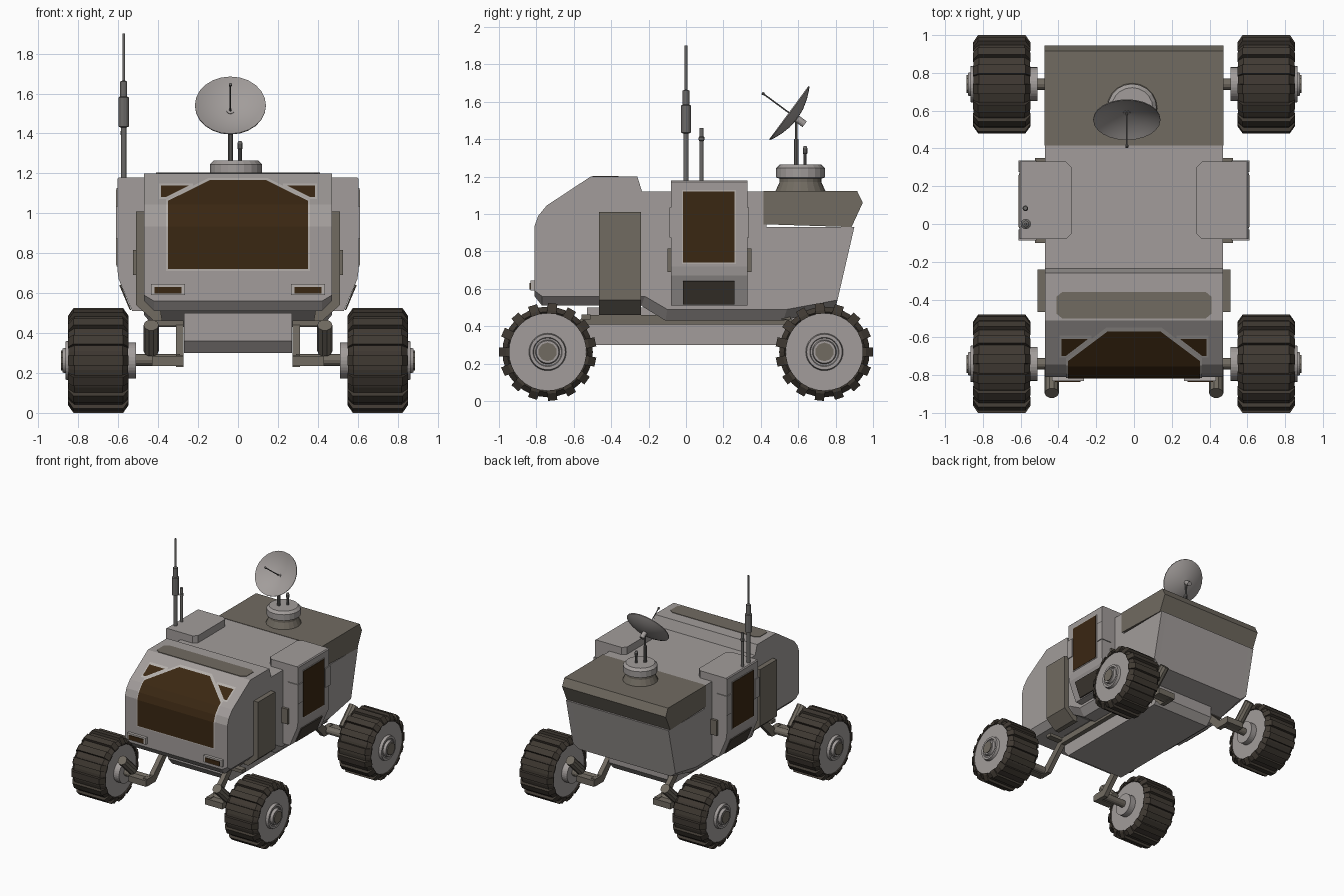
import bpy, bmesh, math
from mathutils import Vector, Matrix

if "Cube" in bpy.data.objects:
    bpy.data.objects.remove(bpy.data.objects["Cube"])


def material(name, *rgb):
    m = bpy.data.materials.new(name)
    m.diffuse_color = (*rgb, 1)
    m.use_nodes = True
    m.node_tree.nodes["Principled BSDF"].inputs["Base Color"].default_value = m.diffuse_color
    return m


GREY = material("body grey", 0.36, 0.335, 0.325)
BROWN = material("panel taupe", 0.165, 0.147, 0.12)
GLASS = material("amber glass", 0.042, 0.02, 0.006)
TYRE = material("tyre dark", 0.05, 0.041, 0.032)
METAL = material("dark metal", 0.15, 0.145, 0.14)
FRAME = material("pale trim", 0.46, 0.43, 0.41)


def add(name, bm, mat, mirror="", smooth=False, fix=True):
    if fix:
        bmesh.ops.recalc_face_normals(bm, faces=bm.faces[:])
    me = bpy.data.meshes.new(name)
    bm.to_mesh(me)
    bm.free()
    me.materials.append(mat)
    ob = bpy.data.objects.new(name, me)
    bpy.context.collection.objects.link(ob)
    if smooth:
        bpy.context.view_layer.objects.active = ob
        ob.select_set(True)
        bpy.ops.object.shade_smooth_by_angle(angle=math.radians(35))
        ob.select_set(False)
    if mirror:
        mod = ob.modifiers.new("Mirror", "MIRROR")
        mod.use_axis = ("x" in mirror, "y" in mirror, False)
        mod.use_mirror_merge = False
    return ob


def loft(bm, rings):
    vs = [[bm.verts.new(p) for p in r] for r in rings]
    n = len(vs[0])
    for a, b in zip(vs, vs[1:]):
        for i in range(n):
            bm.faces.new((a[i], a[(i + 1) % n], b[(i + 1) % n], b[i]))
    bm.faces.new(vs[0])
    bm.faces.new(vs[-1])
    return bm


def along_x(pts, x0, x1):
    return loft(bmesh.new(), [[(x, y, z) for y, z in pts] for x in (x0, x1)])


def along_y(pts, y0, y1):
    return loft(bmesh.new(), [[(x, y, z) for x, z in pts] for y in (y0, y1)])


def box(bm, x, y, z):
    loft(bm, [[(a, y[0], z[0]), (a, y[1], z[0]), (a, y[1], z[1]), (a, y[0], z[1])] for a in x])
    return bm


def lathe(profile, origin, axis, n=24, bm=None, close=False):
    """Spin (radius, height) pairs round an axis."""
    bm = bm or bmesh.new()
    m = Matrix.Translation(origin) @ Vector((0, 0, 1)).rotation_difference(Vector(axis)).to_matrix().to_4x4()
    rings = [[bm.verts.new(m @ Vector((r * math.cos(t), r * math.sin(t), h)))
              for t in (2 * math.pi * i / n for i in range(n))] for r, h in profile]
    pairs = list(zip(rings, rings[1:])) + ([(rings[-1], rings[0])] if close else [])
    for a, b in pairs:
        for i in range(n):
            bm.faces.new((a[i], a[(i + 1) % n], b[(i + 1) % n], b[i]))
    if not close:
        bm.faces.new(rings[0])
        bm.faces.new(rings[-1])
    return bm


def rod(p, q, r, n=12, bm=None):
    d = Vector(q) - Vector(p)
    return lathe([(r, 0), (r, d.length)], p, d, n, bm)


# Hull: side profile lofted across, with a chamfered lower edge
nose = [(-0.81, 0.935), (-0.79, 0.99), (-0.745, 1.045), (-0.51, 1.2)]
upper = nose + [(-0.26, 1.2), (-0.235, 1.12), (0.43, 1.12), (0.43, 0.93), (0.9, 0.93)]
low_out = [(0.81, 0.54), (0.54, 0.49), (-0.1, 0.49), (-0.22, 0.56), (-0.77, 0.56), (-0.81, 0.59)]
low_in = [(0.80, 0.50), (0.52, 0.43), (-0.11, 0.43), (-0.24, 0.51), (-0.77, 0.51), (-0.81, 0.56)]
add("hull", loft(bmesh.new(), [[(x, y, z) for y, z in upper + (low_in if abs(x) < 0.45 else low_out)]
                               for x in (-0.47, -0.42, 0.42, 0.47)]), GREY)
add("rear_deck", along_x([(0.415, 0.945), (0.885, 0.93), (0.945, 1.06), (0.915, 1.123), (0.415, 1.123)],
                         -0.475, 0.475), BROWN)
add("belly", along_x([(-0.53, 0.5), (-0.53, 0.36), (-0.48, 0.3), (0.57, 0.3), (0.62, 0.36), (0.62, 0.5)],
                     -0.27, 0.27), GREY)
add("cab_side_panel", along_y([(0.46, 1.01), (0.51, 1.01), (0.51, 0.54), (0.42, 0.46), (0.38, 0.46)],
                              -0.465, -0.24), BROWN, "x")
roof = [(sx * (0.41 - a), -0.43 + sy * b) for sx, sy, o in ((1, 1, 0), (-1, 1, 1), (-1, -1, 0), (1, -1, 1))
        for a, b in (((0, 0.045), (0.03, 0.07)) if not o else ((0.03, 0.07), (0, 0.045)))]
add("roof_stripe", loft(bmesh.new(), [[(x, y, z) for x, y in roof] for z in (1.198, 1.204)]), BROWN)


# Windscreen plates bent over the nose profile
def nose_y(z):
    for (y0, z0), (y1, z1) in zip(nose, nose[1:]):
        if z0 <= z <= z1:
            return y0 + (y1 - y0) * (z - z0) / (z1 - z0)
    return -0.81


def nose_plate(name, pts, mat, off, mirror=""):
    bm = bmesh.new()
    bm.faces.new([bm.verts.new((x, 0, z)) for x, z in pts])
    for _, z in nose[:3]:
        bmesh.ops.bisect_plane(bm, geom=bm.verts[:] + bm.edges[:] + bm.faces[:],
                               plane_co=(0, 0, z), plane_no=(0, 0, 1))
    for v in bm.verts:
        v.co.y = nose_y(v.co.z) - off
    bm.normal_update()
    for f in bm.faces:
        if f.normal.y > 0:
            f.normal_flip()
    add(name, bm, mat, mirror, fix=False)


nose_plate("windscreen_frame", [(-0.36, 0.71), (0.36, 0.71), (0.36, 1.07), (0.145, 1.178),
                                (-0.145, 1.178), (-0.36, 1.07)], FRAME, 0.004)
nose_plate("windscreen", [(-0.35, 0.72), (0.35, 0.72), (0.35, 1.063), (0.14, 1.167),
                          (-0.14, 1.167), (-0.35, 1.063)], GLASS, 0.009)
nose_plate("corner_window_frame", [(0.36, 1.072), (0.395, 1.072), (0.395, 1.15), (0.225, 1.15), (0.225, 1.138)],
           FRAME, 0.004, "x")
nose_plate("corner_window", [(0.36, 1.082), (0.385, 1.082), (0.385, 1.14), (0.245, 1.14)], GLASS, 0.009, "x")

# Headlights
add("headlight_housing", box(bmesh.new(), (0.265, 0.435), (-0.832, -0.80), (0.59, 0.645)), FRAME, "x")
add("headlight_lens", box(bmesh.new(), (0.282, 0.418), (-0.837, -0.82), (0.597, 0.632)), GLASS, "x")


# Side airlock pods with door window, step panel, grips and hinges
def pod(xin, y):
    return [(x, y, z) for x, z in ((xin, 1.18), (0.598, 1.18), (0.605, 1.172), (0.605, 0.72), (0.598, 0.67),
                                   (0.53, 0.51), (0.4, 0.51), (xin, 0.8))]


add("side_pod", loft(bmesh.new(), [pod(0.36, -0.08), pod(0.33, -0.05), pod(0.33, 0.30), pod(0.36, 0.33)]),
    GREY, "x")
add("door_window_frame", box(bmesh.new(), (0.60, 0.608), (-0.022, 0.267), (0.733, 1.127)), FRAME, "x")
add("door_window", box(bmesh.new(), (0.604, 0.611), (-0.015, 0.26), (0.74, 1.12)), GLASS, "x")
add("door_step", along_y([(0.535, 0.515), (0.543, 0.517), (0.595, 0.64), (0.587, 0.643)], -0.015, 0.26), TYRE, "x")
bm = bmesh.new()
for y in ((-0.087, -0.028), (0.275, 0.337)):
    box(bm, (0.515, 0.612), y, (0.875, 1.035))
add("door_grips", bm, GREY, "x")
bm = bmesh.new()
for y in ((-0.1, -0.07), (0.32, 0.35)):
    box(bm, (0.465, 0.525), y, (0.69, 0.815))
add("pod_hinges", bm, BROWN, "x")

# Suspension: long rails, cross arms, axles and dampers
top = [(-0.8, 0.29), (-0.72, 0.29), (-0.54, 0.46), (0.54, 0.46), (0.72, 0.29), (0.8, 0.29)]
bot = [(0.8, 0.23), (0.69, 0.23), (0.52, 0.41), (-0.52, 0.41), (-0.69, 0.23), (-0.8, 0.23)]
add("suspension_rail", along_x(top + bot, 0.272, 0.31), BROWN, "x")
bm = bmesh.new()
box(bm, (0.272, 0.43), (-0.82, -0.76), (0.235, 0.285))
box(bm, (0.272, 0.43), (-0.56, -0.51), (0.435, 0.462))
rod((0.29, -0.74, 0.265), (0.56, -0.74, 0.265), 0.03, bm=bm)
add("cross_arms", bm, BROWN, "xy")
add("damper", rod((0.435, -0.76, 0.31), (0.435, -0.895, 0.44), 0.038, 10), BROWN, "xy")

# Wheels: chamfered tyre, cross lugs, hub disc and cap
C = Vector((0.70, 0.74, 0.2625))
X = (1, 0, 0)
bm = lathe([(0.2, -0.135), (0.215, -0.15), (0.242, -0.12), (0.242, 0.12), (0.215, 0.15), (0.2, 0.135)],
           C, X, 32, close=True)
lug = [(-0.152, 0.205), (-0.152, 0.222), (-0.125, 0.261), (0.125, 0.261), (0.152, 0.222), (0.152, 0.205)]
for i in range(15):
    rot = Matrix.Rotation(2 * math.pi * (i + 0.25) / 15, 3, "X")
    loft(bm, [[C + rot @ Vector((x, w, r)) for x, r in lug] for w in (-0.025, 0.025)])
add("tyre", bm, TYRE, "xy")
add("hub_disc", lathe([(0.09, -0.19), (0.09, -0.14), (0.212, -0.14), (0.212, 0.142), (0.1, 0.142), (0.095, 0.165),
                       (0.078, 0.165), (0.074, 0.158), (0.065, 0.158), (0.06, 0.18)], C, X, 32), GREY, "xy")
add("hub_cap", rod(C, C + Vector((0.187, 0, 0)), 0.05, 10), BROWN, "xy")

# Turret on the rear deck
T = (-0.01, 0.612, 0)
add("turret_base", lathe([(0.137, 1.115), (0.112, 1.17), (0.112, 1.2)], T, (0, 0, 1), 20), BROWN)
add("turret_ring", lathe([(0.1, 1.185), (0.13, 1.195), (0.13, 1.245), (0.11, 1.265)], T, (0, 0, 1), 20), GREY)
bm = lathe([(0.013, 1.26), (0.013, 1.4), (0.007, 1.4), (0.007, 1.52)], (-0.038, 0.59, 0), (0, 0, 1), 10)
lathe([(0.009, 1.26), (0.009, 1.32), (0.013, 1.325), (0.013, 1.35), (0.008, 1.363)],
      (0.01, 0.637, 0), (0, 0, 1), 10, bm)
add("turret_masts", bm, METAL)

# Dish: thin shallow bowl with feed rod and back mount
N = Vector((0, -0.805, 0.593))
D = Vector((-0.038, 0.55, 1.542))
rs = (0.004, 0.06, 0.115, 0.155, 0.178)
bowl = [(r, 0.05 * (r / 0.178) ** 2 - 0.05) for r in rs]
add("dish", lathe(bowl + [(r, h - 0.006) for r, h in reversed(bowl)], D, N, 24, close=True), GREY, smooth=True)
bm = rod(D - N * 0.05, D + N * 0.17, 0.004, 8)
rod(D + N * 0.165, D + N * 0.178, 0.008, 8, bm)
add("dish_feed", bm, METAL)
add("dish_mount", rod(D - N * 0.045, D - N * 0.105, 0.019, 12), GREY)

# Whip antennas on the left pod
bm = lathe([(0.014, 1.17), (0.014, 1.43), (0.027, 1.435), (0.027, 1.58), (0.018, 1.585), (0.018, 1.66),
            (0.007, 1.665), (0.007, 1.9)], (-0.573, 0, 0), (0, 0, 1), 12)
lathe([(0.011, 1.17), (0.011, 1.39), (0.015, 1.395), (0.015, 1.41), (0.011, 1.415), (0.011, 1.46)],
      (-0.575, 0.083, 0), (0, 0, 1), 12, bm)
add("whip_antennas", bm, METAL)
